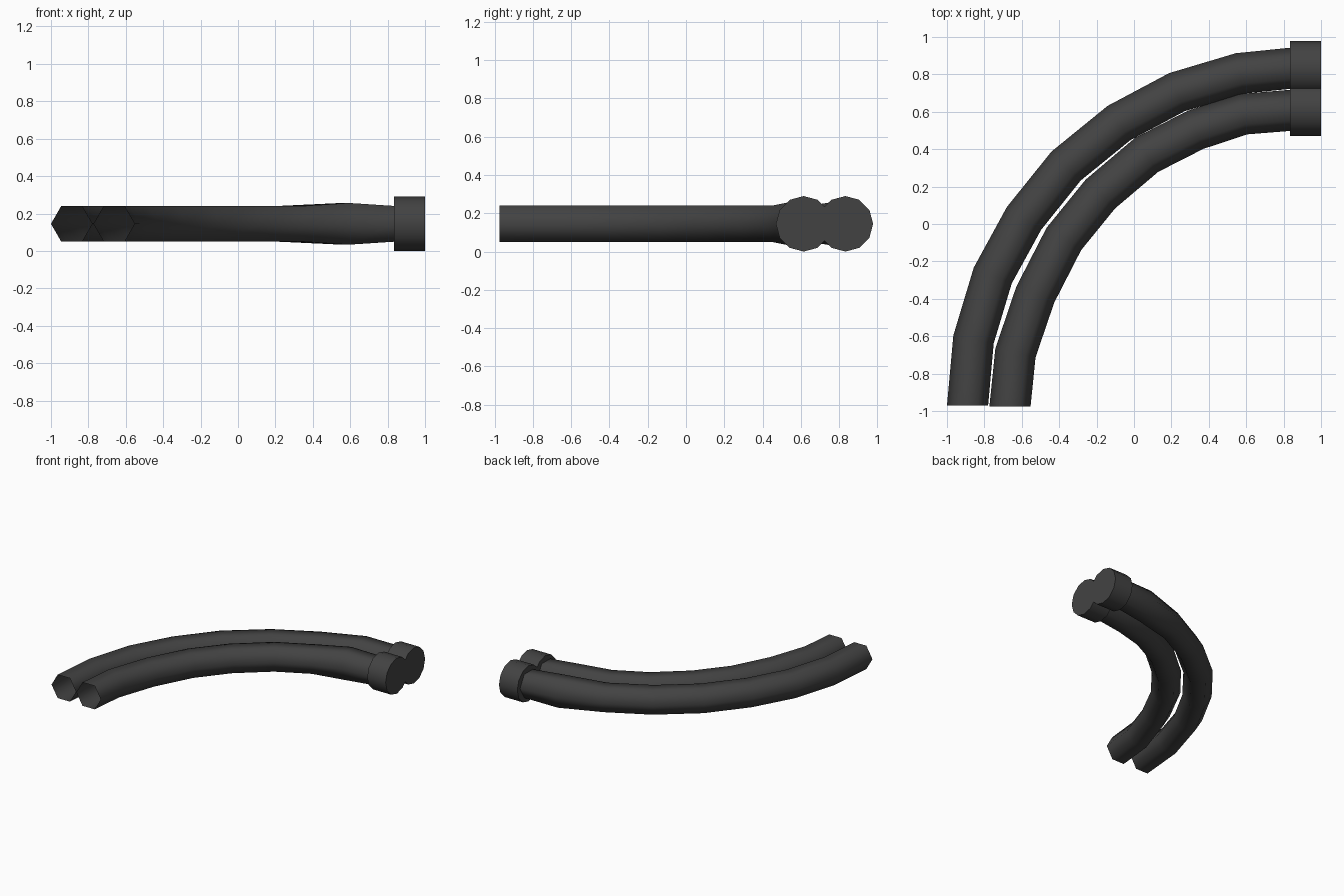
import bpy, bmesh, math
from mathutils import Vector

cube = bpy.data.objects.get("Cube")
if cube:
    bpy.data.objects.remove(cube, do_unlink=True)

rubber = bpy.data.materials.new("dark_rubber")
rubber.use_nodes = True
COLOUR = (0.055, 0.055, 0.055, 1)
rubber.diffuse_color = COLOUR
rubber.node_tree.nodes["Principled BSDF"].inputs["Base Color"].default_value = COLOUR

AXIS_Z = 0.145
PIPE_R = 0.11
COLLAR_R = 0.145


def finish(name, bm):
    bmesh.ops.recalc_face_normals(bm, faces=bm.faces)
    mesh = bpy.data.meshes.new(name)
    bm.to_mesh(mesh)
    bm.free()
    mesh.materials.append(rubber)
    obj = bpy.data.objects.new(name, mesh)
    bpy.context.collection.objects.link(obj)
    bpy.ops.object.select_all(action='DESELECT')
    obj.select_set(True)
    bpy.context.view_layer.objects.active = obj
    bpy.ops.object.shade_smooth_by_angle(angle=math.radians(70))
    return obj


def pipe(name, path, sides=6):
    """Open hexagonal tube swept along a flat path, swelling before the collar."""
    bm = bmesh.new()
    pts = [Vector((x, y, AXIS_Z)) for x, y in path]
    last = len(pts) - 1
    rings = []
    for i, p in enumerate(pts):
        if i == 0:
            along = Vector((0, 1, 0))
        elif i == last:
            along = Vector((1, 0, 0))
        else:
            along = ((p - pts[i - 1]).normalized() + (pts[i + 1] - p).normalized()).normalized()
        across = Vector((along.y, -along.x, 0))
        tall = 1.17 if i == last - 1 else 1
        ring = []
        for k in range(sides):
            a = math.tau * k / sides
            off = across * math.cos(a) + Vector((0, 0, tall * math.sin(a)))
            ring.append(bm.verts.new(p + off * PIPE_R))
        rings.append(ring)
    for a, b in zip(rings, rings[1:]):
        for k in range(sides):
            n = (k + 1) % sides
            bm.faces.new((a[k], a[n], b[n], b[k]))
    return finish(name, bm)


def collar(name, y, x0=0.835, x1=1.0, sides=12):
    """Closed end fitting lying along x."""
    bm = bmesh.new()
    rings = [[bm.verts.new((x, y + COLLAR_R * math.cos(math.tau * k / sides),
                            AXIS_Z + COLLAR_R * math.sin(math.tau * k / sides)))
              for k in range(sides)] for x in (x0, x1)]
    for ring in rings:
        bm.faces.new(ring)
    for k in range(sides):
        n = (k + 1) % sides
        bm.faces.new((rings[0][k], rings[0][n], rings[1][n], rings[1][k]))
    return finish(name, bm)


# Two nested quarter-turn pipes
pipe("outer_pipe", [(-.89, -.97), (-.858, -.617), (-.755, -.275), (-.588, .03), (-.363, .31),
                    (-.08, .54), (.23, .705), (.565, .805), (.84, .833)])
pipe("inner_pipe", [(-.663, -.975), (-.634, -.69), (-.528, -.378), (-.375, -.08), (-.18, .16),
                    (.068, .37), (.328, .503), (.582, .587), (.84, .608)])

# End fittings
collar("outer_collar", 0.833)
collar("inner_collar", 0.615)
